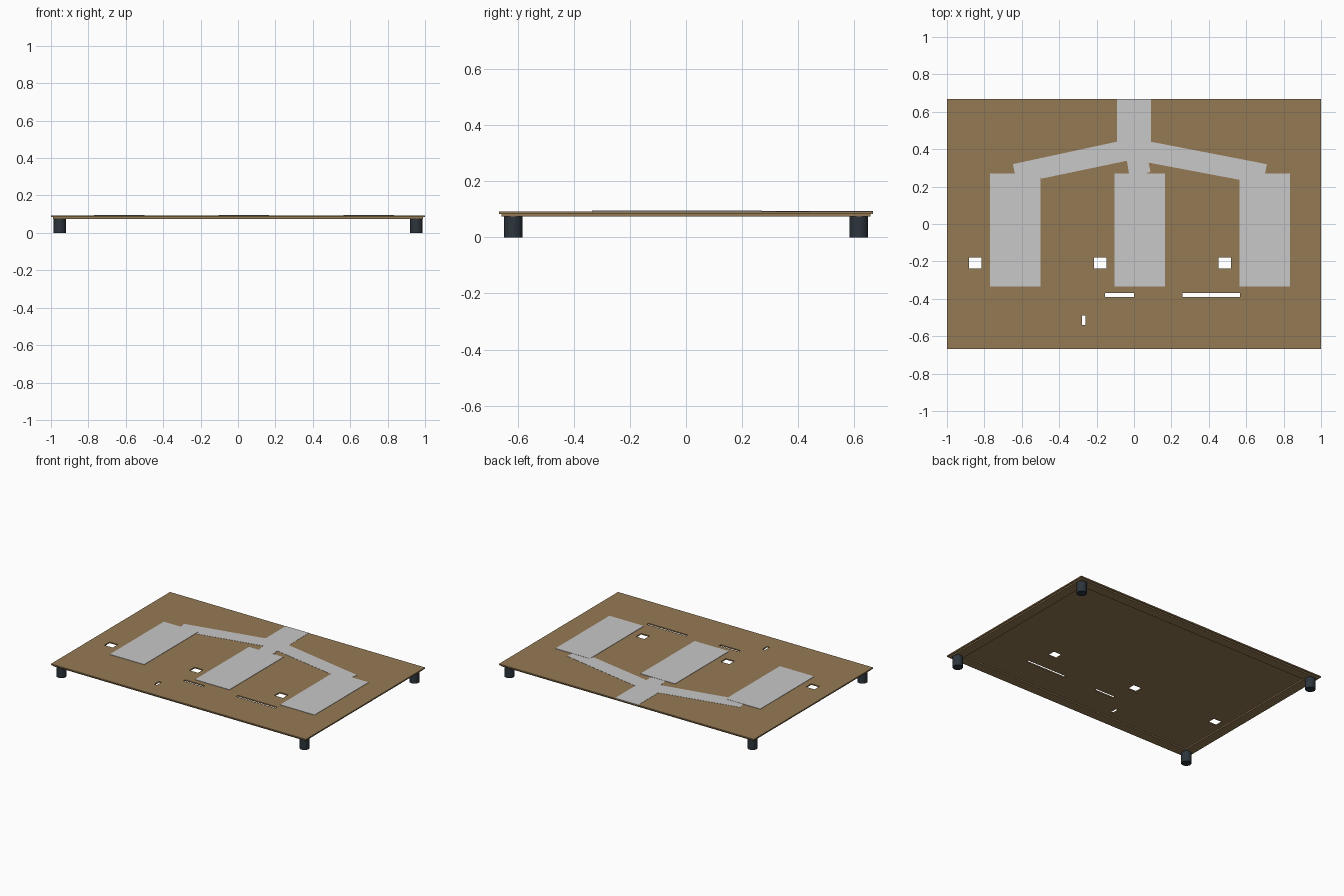
import bpy
import bmesh

if "Cube" in bpy.data.objects:
    bpy.data.objects.remove(bpy.data.objects["Cube"], do_unlink=True)

HALF_X, HALF_Y = 1.0, 0.667
RIM_BASE, BOARD_BASE, BOARD_TOP = 0.075, 0.084, 0.0925


def material(name, rgb):
    mat = bpy.data.materials.new(name)
    mat.use_nodes = True
    colour = (*rgb, 1)
    mat.diffuse_color = colour
    mat.node_tree.nodes["Principled BSDF"].inputs["Base Color"].default_value = colour
    return mat


wood = material("brown board", (0.30, 0.195, 0.09))
silver = material("light grey", (0.58, 0.58, 0.58))
rubber = material("dark slate", (0.025, 0.035, 0.045))


def finish(bm, name, mat):
    bmesh.ops.recalc_face_normals(bm, faces=bm.faces)
    mesh = bpy.data.meshes.new(name)
    bm.to_mesh(mesh)
    bm.free()
    mesh.materials.append(mat)
    obj = bpy.data.objects.new(name, mesh)
    bpy.context.collection.objects.link(obj)
    return obj


def prism(bm, outline, z0, z1):
    """Extrude a flat outline from z0 up to z1."""
    face = bm.faces.new([bm.verts.new((x, y, z0)) for x, y in outline])
    up = bmesh.ops.extrude_face_region(bm, geom=[face], use_keep_orig=True)
    for v in up["geom"]:
        if isinstance(v, bmesh.types.BMVert):
            v.co.z = z1


def rect(x0, x1, y0, y1):
    return [(x0, y0), (x1, y0), (x1, y1), (x0, y1)]


def plate(name, outline, z0, z1, mat):
    bm = bmesh.new()
    prism(bm, outline, z0, z1)
    return finish(bm, name, mat)


def cut(target, outlines):
    """Cut vertical openings through a plate."""
    bm = bmesh.new()
    for outline in outlines:
        prism(bm, outline, 0, 0.2)
    cutter = finish(bm, "opening_cutter", wood)
    cutter.hide_render = True
    mod = target.modifiers.new("openings", "BOOLEAN")
    mod.operation, mod.solver, mod.object = "DIFFERENCE", "EXACT", cutter
    bpy.context.view_layer.objects.active = target
    bpy.ops.object.modifier_apply(modifier=mod.name)
    bpy.data.objects.remove(cutter, do_unlink=True)


# Board with square windows and narrow slots
board = plate("board", rect(-HALF_X, HALF_X, -HALF_Y, HALF_Y), BOARD_BASE, BOARD_TOP, wood)
openings = [rect(x, x + 0.067, -0.237, -0.178) for x in (-0.883, -0.215, 0.451)]
openings += [rect(-0.155, 0, -0.39, -0.37), rect(0.258, 0.567, -0.39, -0.37),
             rect(-0.279, -0.258, -0.54, -0.488)]
cut(board, openings)

# Rim frame under the board, set in from its edge
ix, iy = HALF_X - 0.01, HALF_Y - 0.01
rim = plate("under_rim", rect(-ix, ix, -iy, iy), RIM_BASE, BOARD_BASE, wood)
wx, wy = HALF_X - 0.08, HALF_Y - 0.08
cut(rim, [rect(-wx, wx, -wy, wy)])

# Three raised pads
for name, x in (("right_pad", -0.771), ("middle_pad", -0.103), ("left_pad", 0.565)):
    plate(name, rect(x, x + 0.27, -0.335, 0.27), BOARD_TOP, 0.095, silver)

# Flat branching track that joins the pads to the back edge
track = [(-0.092, 0.667), (-0.092, 0.44), (-0.648, 0.32), (-0.636, 0.265),
         (-0.5, 0.265), (-0.498, 0.242), (-0.038, 0.338), (-0.026, 0.265),
         (0.05, 0.265), (0.088, 0.28), (0.078, 0.328), (0.566, 0.236),
         (0.7, 0.265), (0.71, 0.32), (0.09, 0.44), (0.09, 0.667)]
plate("track", track, BOARD_TOP, BOARD_TOP + 0.0012, silver)

# Round feet at the corners
for side, sx in (("left", 1), ("right", -1)):
    for end, sy in (("front", -1), ("back", 1)):
        bpy.ops.mesh.primitive_cylinder_add(
            vertices=32, radius=0.033, depth=RIM_BASE,
            location=(sx * 0.953, sy * 0.616, RIM_BASE / 2))
        foot = bpy.context.object
        foot.name = f"{end}_{side}_foot"
        foot.data.materials.append(rubber)
        bpy.ops.object.shade_smooth_by_angle()
